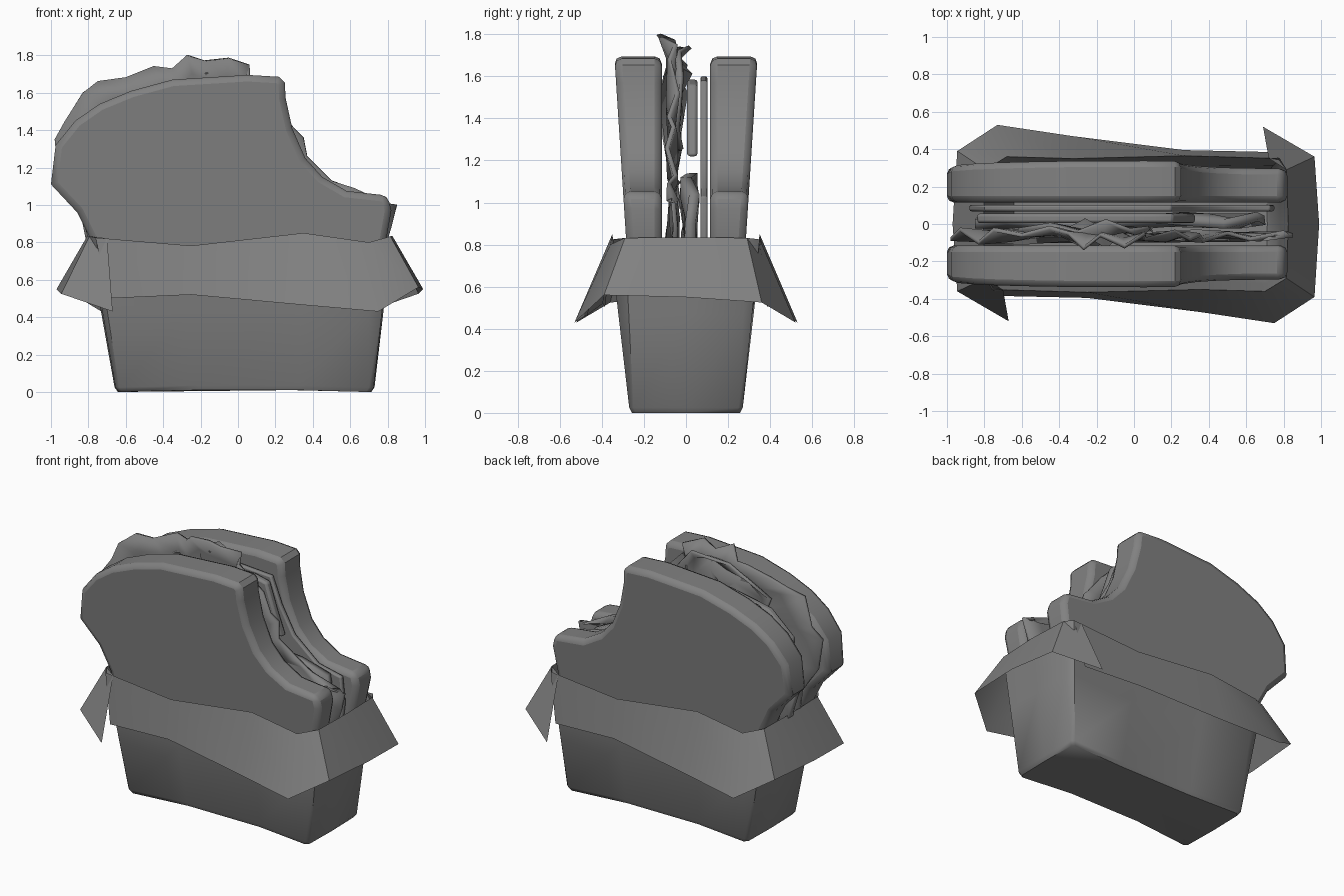
import bpy, bmesh, math
from mathutils import Vector

if "Cube" in bpy.data.objects:
    bpy.data.objects.remove(bpy.data.objects["Cube"])

grey = bpy.data.materials.new("neutral_grey")
grey.diffuse_color = (0.22, 0.22, 0.22, 1)
grey.use_nodes = True
grey.node_tree.nodes["Principled BSDF"].inputs["Base Color"].default_value = grey.diffuse_color


def make(name, bm, angle=35, thick=0.0, bevel=0.0):
    """Turn a bmesh into a shaded object with optional thickness and bevel."""
    bmesh.ops.recalc_face_normals(bm, faces=bm.faces)
    mesh = bpy.data.meshes.new(name)
    bm.to_mesh(mesh)
    bm.free()
    ob = bpy.data.objects.new(name, mesh)
    bpy.context.collection.objects.link(ob)
    mesh.materials.append(grey)
    if thick:
        mod = ob.modifiers.new("thickness", 'SOLIDIFY')
        mod.thickness, mod.offset = thick, 0
    if bevel:
        mod = ob.modifiers.new("soft_edge", 'BEVEL')
        mod.width, mod.segments, mod.angle_limit = bevel, 2, math.radians(50)
    bpy.ops.object.select_all(action='DESELECT')
    bpy.context.view_layer.objects.active = ob
    ob.select_set(True)
    bpy.ops.object.shade_smooth_by_angle(angle=math.radians(angle))
    return ob


def slab(name, outline, inner, outer, bevel):
    """Prism from an (x, z) outline; inner and outer give y for each z."""
    bm = bmesh.new()
    a = [bm.verts.new((x, inner(z), z)) for x, z in outline]
    b = [bm.verts.new((x, outer(z), z)) for x, z in outline]
    bm.faces.new(a)
    bm.faces.new(b[::-1])
    n = len(a)
    for i in range(n):
        bm.faces.new((a[i], b[i], b[(i + 1) % n], a[(i + 1) % n]))
    return make(name, bm, bevel=bevel)


def leaf(name, outline, ys, centre, inner_ys, thick):
    """Crumpled sheet: a wavy rim, two wavy inner rings and a centre."""
    bm = bmesh.new()
    n = len(outline)
    rings = []
    for s, wave in ((1, ys), (0.86, inner_ys), (0.6, ys[1:] + ys[:1])):
        rings.append([bm.verts.new((centre[0] + (x - centre[0]) * s,
                                    wave[i % len(wave)],
                                    centre[1] + (z - centre[1]) * s))
                      for i, (x, z) in enumerate(outline)])
    mid = bm.verts.new((centre[0], sum(inner_ys) / len(inner_ys), centre[1]))
    for i in range(n):
        j = (i + 1) % n
        for p, q in zip(rings, rings[1:]):
            bm.faces.new((p[i], p[j], q[j], q[i]))
        bm.faces.new((rings[-1][i], rings[-1][j], mid))
    return make(name, bm, angle=50, thick=thick)


# Bread: two bitten slices, leaning slightly outwards
bread = [(-0.60, 0.05), (-0.78, 0.80), (-0.86, 0.96), (-1.0, 1.11), (-0.975, 1.32),
         (-0.87, 1.45), (-0.74, 1.54), (-0.57, 1.61), (-0.35, 1.67), (0.05, 1.695),
         (0.22, 1.685), (0.25, 1.655), (0.255, 1.57), (0.29, 1.41), (0.36, 1.25),
         (0.45, 1.15), (0.58, 1.075), (0.80, 1.05), (0.82, 0.97), (0.79, 0.80),
         (0.68, 0.05)]
for name, side in (("front_bread_slice", -1), ("back_bread_slice", 1)):
    slab(name, bread, lambda z: side * 0.115,
         lambda z: side * (0.232 + 0.064 * z), 0.035)

# Lettuce: tall crumpled leaf behind the front slice
lettuce = [(-0.75, 0.5), (-0.80, 0.82), (-0.85, 0.98), (-0.96, 1.15), (-0.98, 1.35),
           (-0.93, 1.44), (-0.83, 1.60), (-0.75, 1.66), (-0.60, 1.68), (-0.45, 1.74),
           (-0.35, 1.73), (-0.27, 1.80), (-0.18, 1.77), (-0.05, 1.785), (0.06, 1.75),
           (0.06, 1.68), (0.22, 1.52), (0.30, 1.41), (0.35, 1.36), (0.37, 1.26),
           (0.50, 1.13), (0.62, 1.09), (0.80, 1.0), (0.85, 1.0), (0.82, 0.88),
           (0.70, 0.5)]
leaf("lettuce", lettuce,
     [-0.06, -0.09, -0.04, -0.06, -0.08, -0.03, -0.10, -0.03, -0.06, -0.02, -0.05,
      -0.13, -0.06, -0.12, -0.05, -0.08, -0.04, -0.08, -0.06, -0.09, -0.05, -0.08,
      -0.04, -0.06, -0.05, -0.07], (-0.1, 1.1), [-0.05, -0.085, -0.06], 0.022)

# Second lettuce leaf: narrower frill nearer the middle
frill = [(-0.5, 1.25), (-0.62, 1.55), (-0.45, 1.66), (-0.3, 1.70), (-0.15, 1.74),
         (-0.02, 1.72), (0.08, 1.60), (0.10, 1.35), (-0.2, 1.25)]
leaf("lettuce_frill", frill,
     [-0.03, -0.03, 0.0, -0.04, 0.02, -0.03, -0.02, -0.04, -0.02],
     (-0.2, 1.48), [-0.06, -0.035], 0.02)

# Cheese: thin flat slice against the back bread slice
cheese = [(-0.6, 0.1), (-0.77, 0.85), (-0.88, 1.15), (-0.80, 1.40), (-0.60, 1.55),
          (-0.10, 1.60), (0.20, 1.58), (0.27, 1.40), (0.37, 1.22), (0.55, 1.07),
          (0.73, 1.03), (0.75, 0.85), (0.65, 0.1)]
slab("cheese", cheese, lambda z: 0.068, lambda z: 0.102, 0.01)

# Ham: upper and lower folds with a gap between them
upper_ham = [(-0.82, 1.22), (-0.84, 1.36), (-0.66, 1.52), (-0.35, 1.58), (0.1, 1.585),
             (0.21, 1.56), (0.27, 1.38), (0.33, 1.22)]
slab("upper_ham", upper_ham, lambda z: 0.005, lambda z: 0.055, 0.014)
lower_ham = [(-0.75, 0.5), (-0.82, 0.85), (-0.85, 1.0), (-0.7, 1.13), (-0.3, 1.10),
             (0.1, 1.14), (0.48, 1.12), (0.66, 1.04), (0.70, 0.9), (0.66, 0.5)]
leaf("lower_ham", lower_ham,
     [0.02, 0.03, 0.0, 0.03, -0.01, 0.03, 0.0, 0.04, 0.02, 0.03],
     (-0.05, 0.85), [0.03, 0.0], 0.05)


def turned(points, centre_x):
    """Half ring completed by a half turn about the vertical axis."""
    return points + [(2 * centre_x - x, -y, z) for x, y, z in points]


# Wrapper cup: tapered open box with a wavy rim
half_rim = [(-0.76, -0.35, 0.825), (-0.25, -0.365, 0.782), (0.35, -0.35, 0.85),
            (0.70, -0.36, 0.80), (0.815, -0.29, 0.832), (0.825, 0, 0.835),
            (0.815, 0.29, 0.832)]
half_base = [(-0.635, -0.27, 0.025), (-0.22, -0.24, 0.035), (0.33, -0.24, 0.035),
             (0.70, -0.27, 0.025), (0.725, -0.25, 0.025), (0.73, 0, 0.025),
             (0.725, 0.25, 0.025)]
rim, base = turned(half_rim, 0.01), turned(half_base, 0.035)
foot = [(0.035 + (x - 0.035) * 0.975, y * 0.95, z - 0.025) for x, y, z in base]
waist = [tuple(Vector(b).lerp(Vector(r), 0.55)) for b, r in zip(base, rim)]
bm = bmesh.new()
rings = [[bm.verts.new(p) for p in ring] for ring in (foot, base, waist, rim)]
n = len(rim)
bm.faces.new(rings[0])
for lo, hi in zip(rings, rings[1:]):
    for i in range(n):
        j = (i + 1) % n
        bm.faces.new((lo[i], lo[j], hi[j], hi[i]))
make("wrapper_cup", bm, angle=50)

# Folded flaps: each half wraps one long side and one end, with pointed corners
half_hem = [(-0.70, -0.385, 0.50), (-0.25, -0.395, 0.52), (0.35, -0.47, 0.465),
            (0.75, -0.53, 0.43), (0.965, -0.39, 0.56), (0.99, 0, 0.55),
            (0.965, 0.36, 0.525), (0.69, 0.52, 0.43)]
top_edge = half_rim + [(0.72, 0.352, 0.822)]
for name, turn in (("front_right_flap", 1), ("back_left_flap", -1)):
    bm = bmesh.new()
    top, hem = [[bm.verts.new((0.01 + turn * (x - 0.01), turn * y, z))
                 for x, y, z in row] for row in (top_edge, half_hem)]
    for i in range(len(top) - 1):
        bm.faces.new((top[i], hem[i], hem[i + 1], top[i + 1]))
    make(name, bm, angle=40)
